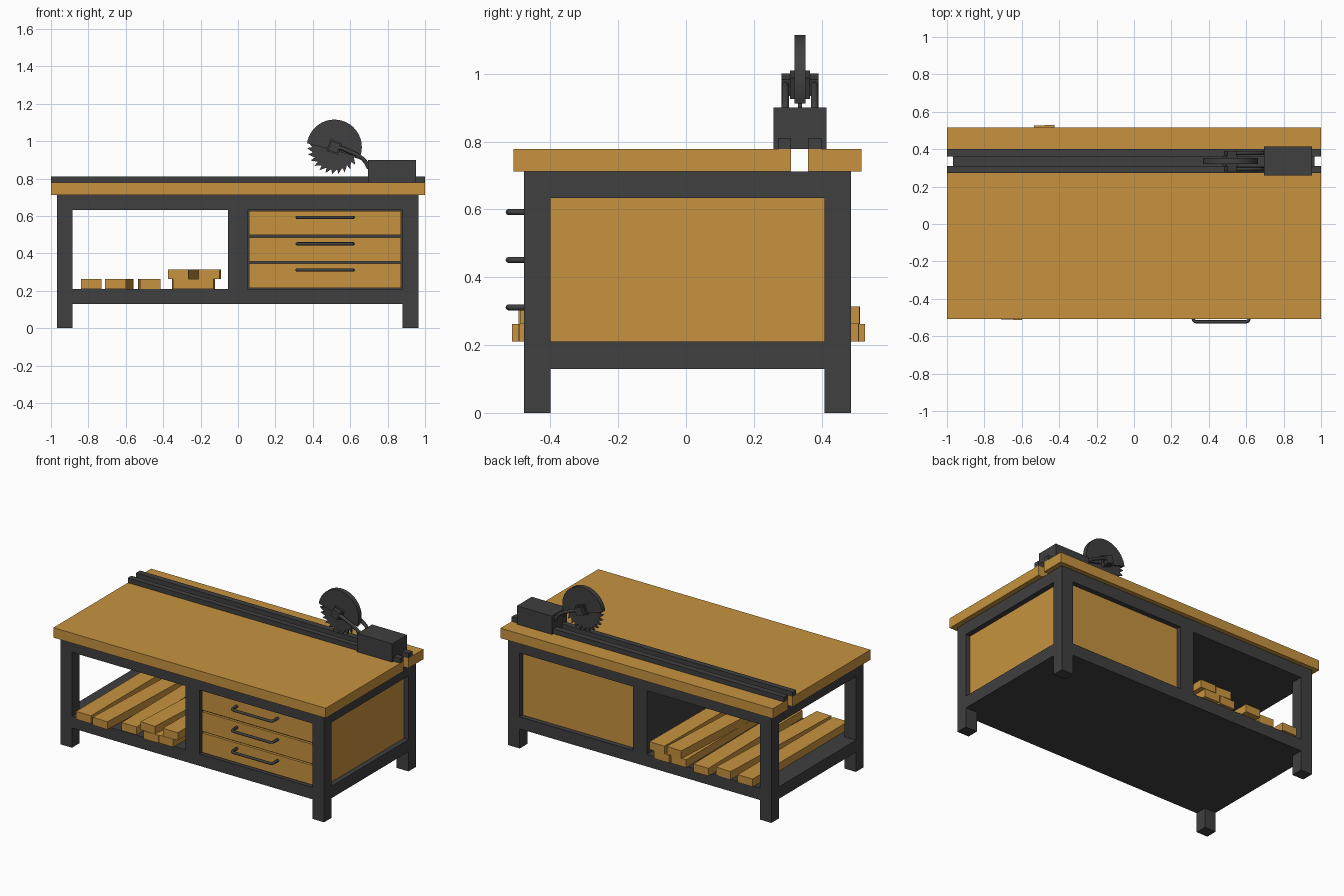
import bpy, bmesh
from math import sin, cos, pi, radians
from mathutils import Matrix

if "Cube" in bpy.data.objects:
    bpy.data.objects.remove(bpy.data.objects["Cube"])


def material(name, rgb):
    m = bpy.data.materials.new(name)
    m.diffuse_color = (*rgb, 1)
    m.use_nodes = True
    m.node_tree.nodes["Principled BSDF"].inputs["Base Color"].default_value = m.diffuse_color
    return m


WOOD = material("wood", (0.57, 0.29, 0.05))
DARK = material("dark_metal", (0.05, 0.05, 0.05))


def finish(name, bm, mat):
    bmesh.ops.recalc_face_normals(bm, faces=bm.faces[:])
    me = bpy.data.meshes.new(name)
    bm.to_mesh(me)
    bm.free()
    me.materials.append(mat)
    ob = bpy.data.objects.new(name, me)
    bpy.context.collection.objects.link(ob)
    return ob


def box(name, x, y, z, mat, turn=0):
    """Box from (min, max) ranges, optionally turned about its vertical axis."""
    bm = bmesh.new()
    size = Matrix.Diagonal((x[1] - x[0], y[1] - y[0], z[1] - z[0], 1))
    bmesh.ops.create_cube(bm, size=1, matrix=size)
    ob = finish(name, bm, mat)
    ob.location = [(r[0] + r[1]) / 2 for r in (x, y, z)]
    ob.rotation_euler.z = radians(turn)
    return ob


def plate(name, outline, y0, y1, mat):
    """Extrude an (x, z) outline from y0 to y1."""
    bm = bmesh.new()
    face = bm.faces.new([bm.verts.new((x, y0, z)) for x, z in outline])
    new = bmesh.ops.extrude_face_region(bm, geom=[face])["geom"]
    bmesh.ops.translate(bm, vec=(0, y1 - y0, 0),
                        verts=[v for v in new if isinstance(v, bmesh.types.BMVert)])
    return finish(name, bm, mat)


def rod(name, points, radius, mat):
    """Round bar along a path of points."""
    cu = bpy.data.curves.new(name, "CURVE")
    cu.dimensions = "3D"
    cu.bevel_depth = radius
    cu.bevel_resolution = 2
    cu.use_fill_caps = True
    sp = cu.splines.new("POLY")
    sp.points.add(len(points) - 1)
    for p, co in zip(sp.points, points):
        p.co = (*co, 1)
    cu.materials.append(mat)
    ob = bpy.data.objects.new(name, cu)
    bpy.context.collection.objects.link(ob)
    return ob


# worktop in two boards with a slot, and a rail on each side of the slot
box("worktop_front", (-1, 1), (-0.508, 0.31), (0.712, 0.778), WOOD)
box("worktop_back", (-1, 1), (0.36, 0.517), (0.712, 0.778), WOOD)
box("rail_front", (-1, 1), (0.273, 0.31), (0.778, 0.81), DARK)
box("rail_back", (-1, 1), (0.36, 0.4), (0.778, 0.81), DARK)

# frame: legs, upper deck, lower shelf, divider
X, Y = (-0.968, 0.966), (-0.477, 0.487)
for side, lx in (("left", (X[0], -0.885)), ("right", (0.88, X[1]))):
    for end, ly in (("front", (Y[0], -0.4)), ("back", (0.408, Y[1]))):
        box(f"leg_{end}_{side}", lx, ly, (0, 0.712), DARK)
box("upper_deck", X, Y, (0.633, 0.712), DARK)
box("shelf", X, Y, (0.13, 0.21), DARK)
box("divider", (-0.053, 0.05), Y, (0.21, 0.633), DARK)

# drawer cabinet with recessed wood panels
box("cabinet_body", (0.05, 0.88), (-0.445, 0.43), (0.21, 0.633), DARK)
box("panel_back", (0.05, 0.88), (0.43, 0.455), (0.21, 0.633), WOOD)
box("panel_right", (0.88, 0.932), (-0.4, 0.408), (0.21, 0.633), WOOD)

# drawers and their bent bar handles
for i, z in enumerate((0.281, 0.421, 0.562)):
    box(f"drawer_front_{i + 1}", (0.06, 0.872), (-0.445, -0.462), (z - 0.065, z + 0.065), WOOD)
    half = [(0.15, -0.462), (0.15, -0.505), (0.147, -0.515), (0.14, -0.521), (0.13, -0.523)]
    path = [(0.466 - dx, y) for dx, y in half] + [(0.466 + dx, y) for dx, y in reversed(half)]
    rod(f"drawer_handle_{i + 1}", [(x, y, z + 0.03) for x, y in path], 0.009, DARK)

# loose planks on the shelf: centre x, centre y, layer, turn
planks = [(-0.785, 0.0, 0, 0), (-0.635, -0.012, 0, -2.3), (-0.474, 0.028, 0, 0.6),
          (-0.296, 0.005, 0, 0.3), (-0.182, 0.01, 0, -0.6),
          (-0.293, 0.008, 1, -3), (-0.15, 0.012, 1, -0.6)]
for i, (x, y, layer, turn) in enumerate(planks):
    z = 0.21 + 0.052 * layer
    box(f"plank_{i + 1}", (x - 0.055, x + 0.055), (y - 0.5, y + 0.5), (z, z + 0.052), WOOD, turn)

# saw: motor box, toothed blade, half guard, hub, arms
CX, CY, CZ = 0.515, 0.336, 0.968
box("saw_motor", (0.695, 0.952), (0.258, 0.414), (0.778, 0.9), DARK)


def ring_point(r, a):
    return (CX + r * cos(a), CZ + r * sin(a))


teeth = []
N = 26
for i in range(N):
    a = 2 * pi * i / N
    teeth += [ring_point(0.118, a), ring_point(0.146, a + 0.03)]
plate("saw_blade", teeth, CY - 0.006, CY + 0.006, DARK)
guard = [ring_point(0.147, radians(-22 + 194 * i / 28)) for i in range(29)]
plate("blade_guard", guard, CY - 0.016, CY + 0.016, DARK)


def tilted_square(h):
    return [ring_point(h * 2 ** 0.5, radians(a)) for a in (25, 115, 205, 295)]


plate("hub_block", tilted_square(0.033), CY - 0.029, CY + 0.029, DARK)
plate("hub_axle", tilted_square(0.026), CY - 0.054, CY + 0.054, DARK)
for name, s in (("front", -1), ("back", 1)):
    y = CY + s * 0.043
    rod(f"saw_arm_{name}", [(CX, y, 0.972), (0.56, y, 0.96), (0.63, y, 0.93), (0.668, y, 0.905),
                            (0.685, y, 0.885), (0.7, y, 0.855)], 0.011, DARK)
